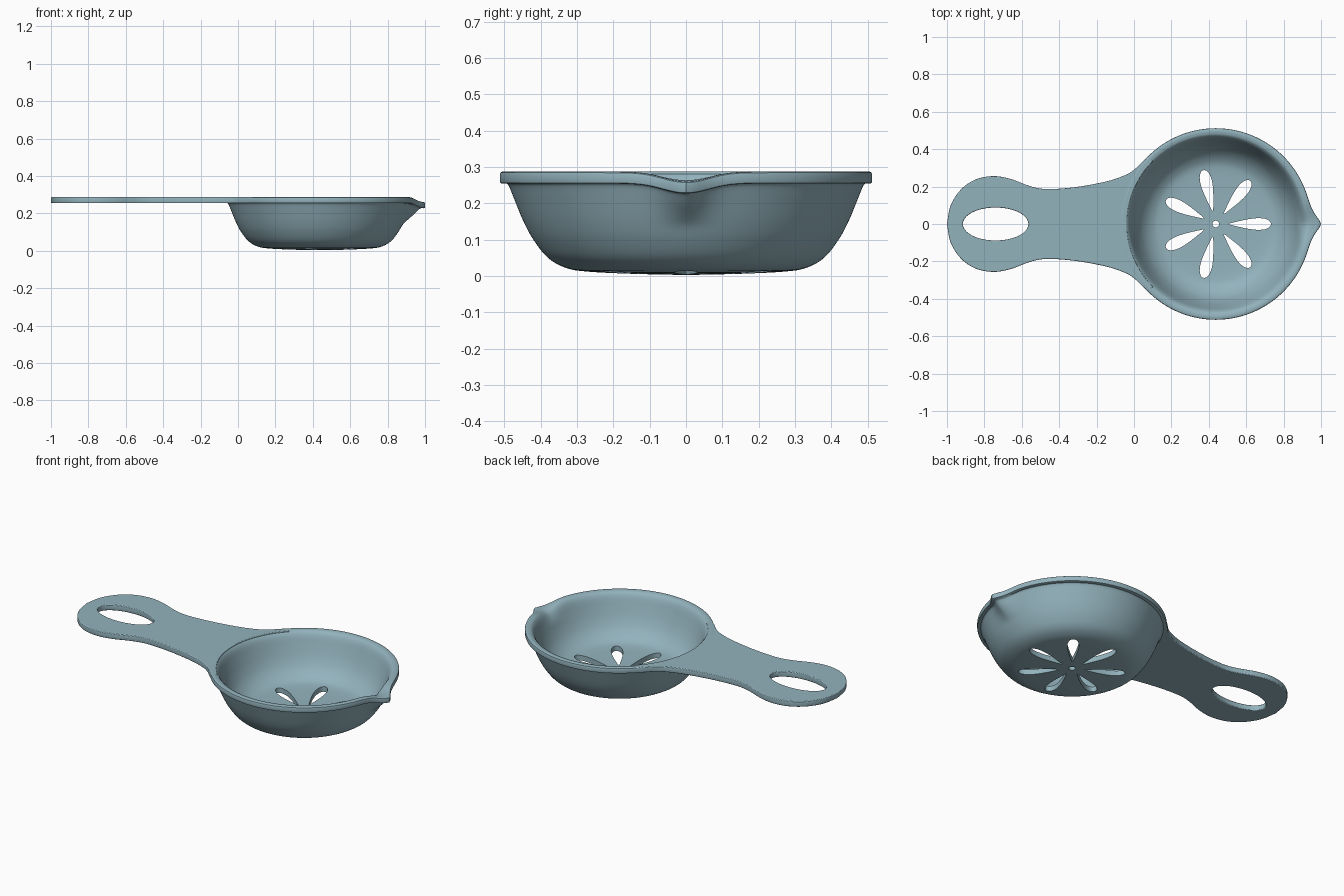
import bpy
import bmesh
from math import sin, cos, pi, tau, exp, radians
from mathutils import Vector

if "Cube" in bpy.data.objects:
    bpy.data.objects.remove(bpy.data.objects["Cube"])

CX = 0.437             # bowl centre
TOP, UNDER = 0.287, 0.254

mat = bpy.data.materials.new("dusty blue plastic")
mat.use_nodes = True
colour = (0.29, 0.445, 0.505, 1)
mat.diffuse_color = colour
mat.node_tree.nodes["Principled BSDF"].inputs["Base Color"].default_value = colour


def smooth_path(points, steps):
    """Curve passing through all the points."""
    pts = [Vector(p) for p in points]
    pts = [2 * pts[0] - pts[1]] + pts + [2 * pts[-1] - pts[-2]]
    out = []
    for a, b, c, d in zip(pts, pts[1:], pts[2:], pts[3:]):
        for i in range(steps):
            t = i / steps
            out.append(0.5 * (2 * b + (c - a) * t + (2 * a - 5 * b + 4 * c - d) * t**2
                              + (3 * b - a - 3 * c + d) * t**3))
    return out + [pts[-2]]


def finish(bm, name):
    bmesh.ops.recalc_face_normals(bm, faces=bm.faces[:])
    mesh = bpy.data.meshes.new(name)
    bm.to_mesh(mesh)
    bm.free()
    ob = bpy.data.objects.new(name, mesh)
    bpy.context.collection.objects.link(ob)
    mesh.materials.append(mat)
    return ob


def select(ob):
    bpy.ops.object.select_all(action='DESELECT')
    ob.select_set(True)
    bpy.context.view_layer.objects.active = ob


# Bowl: closed wall section swept round, pulled out and down at the spout
outer = smooth_path([(0.018, 0.003), (0.15, 0.006), (0.27, 0.012), (0.33, 0.022),
                     (0.38, 0.05), (0.42, 0.1), (0.447, 0.15), (0.47, 0.205),
                     (0.486, 0.245), (0.493, UNDER)], 4)
rim = [Vector(p) for p in [(0.506, UNDER), (0.5105, 0.256), (0.512, 0.261),
                           (0.512, 0.279), (0.5105, 0.284), (0.506, TOP)]]
inner = smooth_path([(0.492, TOP), (0.475, 0.281), (0.459, 0.258), (0.44, 0.205),
                     (0.418, 0.15), (0.388, 0.1), (0.345, 0.062), (0.29, 0.044),
                     (0.15, 0.037), (0.018, 0.034)], 4)
section = outer + rim + inner

SEGMENTS = 192
bm = bmesh.new()
rings = []
for i in range(SEGMENTS):
    a = tau * i / SEGMENTS
    off = min(a, tau - a)
    pull = 0.051 * exp(-(off / 0.11) ** 1.5)
    drop = 0.027 * exp(-(off / 0.17) ** 2)
    ring = []
    for r, z in section:
        f = min(max((r - 0.435) / 0.065, 0), 1)
        f = f * f * (3 - 2 * f)
        rr = r + pull * f
        ring.append(bm.verts.new((CX + rr * cos(a), rr * sin(a), z - drop * f)))
    rings.append(ring)
for i, ring in enumerate(rings):
    nxt = rings[(i + 1) % SEGMENTS]
    for j in range(len(section)):
        k = (j + 1) % len(section)
        bm.faces.new((ring[j], nxt[j], nxt[k], ring[k]))
bowl = finish(bm, "bowl")

# Seven teardrop drain slots through the floor
bm = bmesh.new()
for n in range(7):
    turn = tau * n / 7
    verts = []
    for i in range(40):
        a = tau * i / 40
        r = 0.1825 - 0.1125 * cos(a)
        w = 0.045 * sin(a) * (0.6 - 0.4 * cos(a))
        verts.append(bm.verts.new((CX + r * cos(turn) - w * sin(turn),
                                   r * sin(turn) + w * cos(turn), -0.05)))
    face = bm.faces.new(verts)
    side = bmesh.ops.extrude_face_region(bm, geom=[face])["geom"]
    bmesh.ops.translate(bm, vec=(0, 0, 0.2),
                        verts=[v for v in side if isinstance(v, bmesh.types.BMVert)])
cutter = finish(bm, "drain_slot_cutter")
cutter.hide_render = True
cut = bowl.modifiers.new("drain slots", 'BOOLEAN')
cut.operation = 'DIFFERENCE'
cut.solver = 'EXACT'
cut.object = cutter
select(bowl)
bpy.ops.object.modifier_apply(modifier=cut.name)
bpy.data.objects.remove(cutter)
bpy.ops.object.shade_smooth_by_angle(angle=radians(38))

# Handle: flat waisted plate with an oval hanging hole
half = smooth_path([(-1, 0), (-0.98, 0.1), (-0.925, 0.185), (-0.845, 0.239),
                    (-0.75, 0.256), (-0.66, 0.241), (-0.58, 0.211), (-0.51, 0.191),
                    (-0.43, 0.187), (-0.3, 0.199), (-0.15, 0.227), (-0.05, 0.26),
                    (0, 0.29), (0.04, 0.328), (0.078, 0.362)], 6)
half[0] = Vector((-1, 0))
arc = [Vector((CX + 0.475 * cos(a), 0.475 * sin(a)))
       for a in [radians(135 + 90 * i / 48) for i in range(49)]]
mirrored = [Vector((p.x, -p.y)) for p in reversed(half[1:])]
outline = half + arc + mirrored
hole = [Vector((-0.74 + 0.175 * cos(a), 0.088 * sin(a)))
        for a in [-tau * i / 72 for i in range(72)]]

curve = bpy.data.curves.new("handle", 'CURVE')
curve.dimensions = '2D'
curve.fill_mode = 'BOTH'
for loop in (outline, hole):
    spline = curve.splines.new('POLY')
    spline.points.add(len(loop) - 1)
    for point, p in zip(spline.points, loop):
        point.co = (p.x, p.y, 0, 1)
    spline.use_cyclic_u = True
EDGE = 0.005
curve.bevel_depth = EDGE
curve.bevel_resolution = 2
curve.offset = -EDGE
curve.extrude = (TOP - UNDER) / 2 - EDGE
curve.materials.append(mat)
handle = bpy.data.objects.new("handle", curve)
handle.location.z = (TOP + UNDER) / 2
bpy.context.collection.objects.link(handle)
select(handle)
bpy.ops.object.convert(target='MESH')
bpy.ops.object.shade_smooth_by_angle(angle=radians(20))
